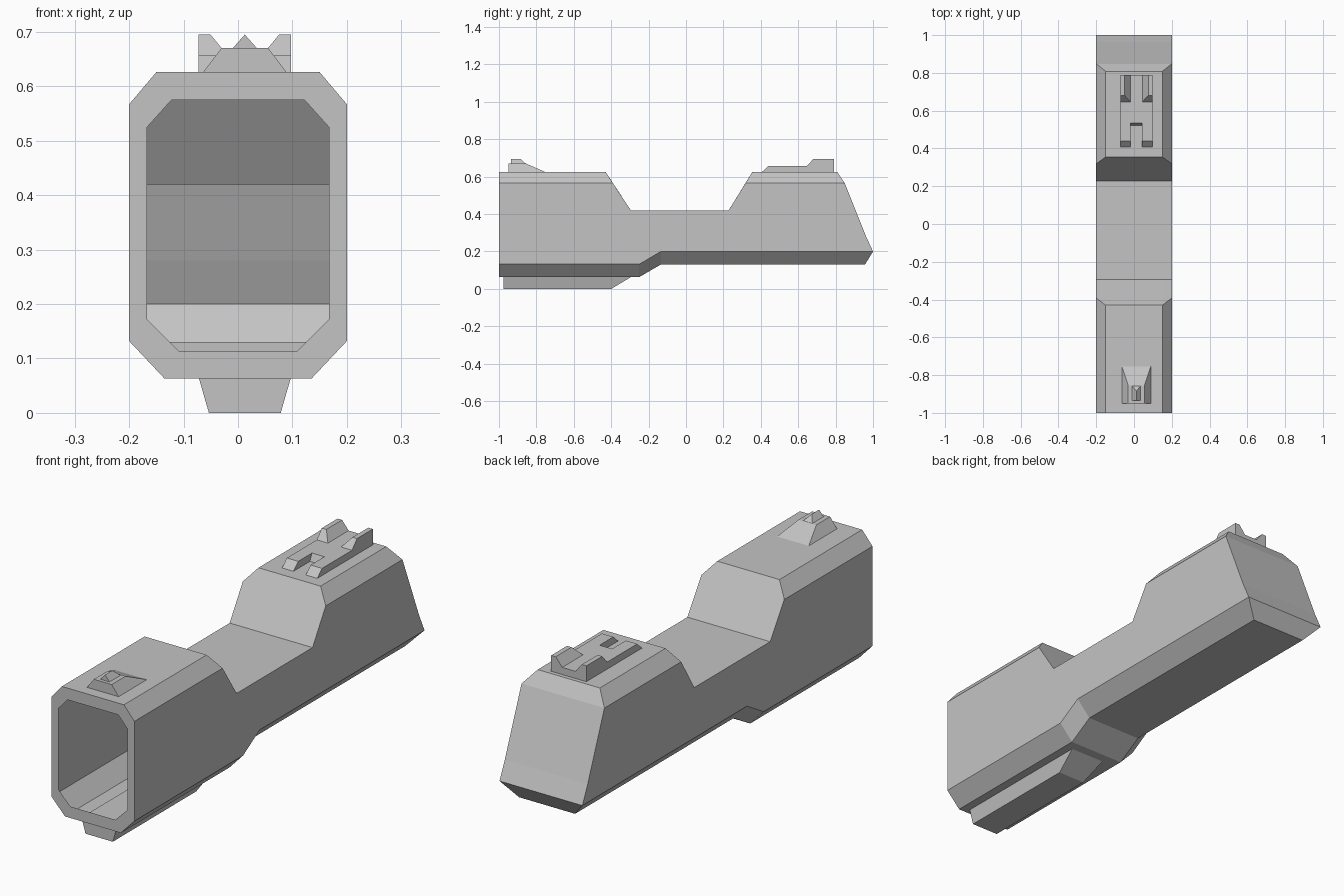
import bpy
import bmesh

cube = bpy.data.objects.get("Cube")
if cube:
    bpy.data.objects.remove(cube, do_unlink=True)

grey = bpy.data.materials.new("plain grey")
grey.use_nodes = True
colour = (0.55, 0.55, 0.55, 1)
grey.diffuse_color = colour
grey.node_tree.nodes["Principled BSDF"].inputs["Base Color"].default_value = colour

MID = 0.0125  # the sights and rail sit slightly off centre


def finish(name, bm):
    bmesh.ops.remove_doubles(bm, verts=bm.verts, dist=1e-5)
    bmesh.ops.recalc_face_normals(bm, faces=bm.faces)
    mesh = bpy.data.meshes.new(name)
    bm.to_mesh(mesh)
    bm.free()
    mesh.materials.append(grey)
    obj = bpy.data.objects.new(name, mesh)
    bpy.context.collection.objects.link(obj)
    return obj


def bridge(bm, a, b):
    n = len(a)
    for i in range(n):
        j = (i + 1) % n
        bm.faces.new((a[i], a[j], b[j], b[i]))


def solid(name, lower, upper):
    """Closed solid between two matching outlines."""
    bm = bmesh.new()
    a = [bm.verts.new(p) for p in lower]
    b = [bm.verts.new(p) for p in upper]
    bridge(bm, a, b)
    bm.faces.new(a)
    bm.faces.new(b)
    return finish(name, bm)


def rect(half, y0, y1, z):
    return [(MID - half, y0, z), (MID + half, y0, z),
            (MID + half, y1, z), (MID - half, y1, z)]


def ring(bm, widths, levels):
    """Mirrored section: up the left side, down the right side."""
    pts = [(w, y, z) for w, (y, z) in zip(widths, levels)]
    pts += [(-x, y, z) for x, y, z in reversed(pts)]
    return [bm.verts.new(p) for p in pts]


# Hollow body: (y, z) of floor, lower side, mid side, upper side and roof
widths = (0.135, 0.2, 0.2, 0.2, 0.15)
stations = [
    [(-1, 0.063), (-1, 0.132), (-1, 0.28), (-1, 0.567), (-1, 0.626)],
    [(-0.25, 0.063), (-0.25, 0.132), (-0.31, 0.28), (-0.392, 0.567), (-0.43, 0.626)],
    [(-0.135, 0.13), (-0.135, 0.2), (-0.2, 0.28), (-0.295, 0.42), (-0.295, 0.42)],
    [(0.228, 0.13), (0.228, 0.2), (0.228, 0.28), (0.228, 0.42), (0.228, 0.42)],
    [(0.355, 0.13), (0.355, 0.2), (0.355, 0.28), (0.319, 0.567), (0.355, 0.626)],
    [(0.957, 0.13), (1, 0.2), (0.963, 0.28), (0.848, 0.567), (0.808, 0.626)],
]
bm = bmesh.new()
rings = [ring(bm, widths, s) for s in stations]
for a, b in zip(rings, rings[1:]):
    bridge(bm, a, b)
# Angled back wall in strips
back = rings[-1]
for i in range(4):
    bm.faces.new((back[i], back[i + 1], back[8 - i], back[9 - i]))
# Front rim around the opening
opening = ring(bm, (0.108, 0.167, 0.167, 0.167, 0.122),
               [(-1, z) for z in (0.113, 0.172, 0.28, 0.525, 0.575)])
bridge(bm, rings[0], opening)
finish("body_shell", bm)

# Under rail
solid("under_rail", rect(0.066, -0.975, -0.4, 0),
      rect(0.085, -0.975, -0.29, 0.066))

# Front sight with a ridge on top
solid("front_sight", rect(0.078, -0.95, -0.75, 0.624),
      rect(0.043, -0.95, -0.855, 0.67))
solid("front_sight_ridge",
      [(MID - 0.024, -0.935, 0.668), (MID, -0.935, 0.695), (MID + 0.024, -0.935, 0.668)],
      [(MID - 0.024, -0.855, 0.668), (MID, -0.885, 0.695), (MID + 0.024, -0.855, 0.668)])


# Rear sight: slotted base and two ears
def slotted(front, slot, z):
    half = [(0.085, 0.79), (0.085, front), (0.03, front), (0.03, slot)]
    return ([(MID + x, y, z) for x, y in half]
            + [(MID - x, y, z) for x, y in reversed(half)])


solid("rear_sight_base", slotted(0.405, 0.52, 0.624), slotted(0.44, 0.535, 0.657))
for side, name in ((-1, "right"), (1, "left")):
    outline = [(0.085, 0.655), (0.085, 0.695), (0.063, 0.695), (0.03, 0.655)]
    solid("rear_sight_ear_" + name,
          [(MID + side * x, 0.645 + (z - 0.655) * 0.9, z) for x, z in outline],
          [(MID + side * x, 0.79, z) for x, z in outline])
